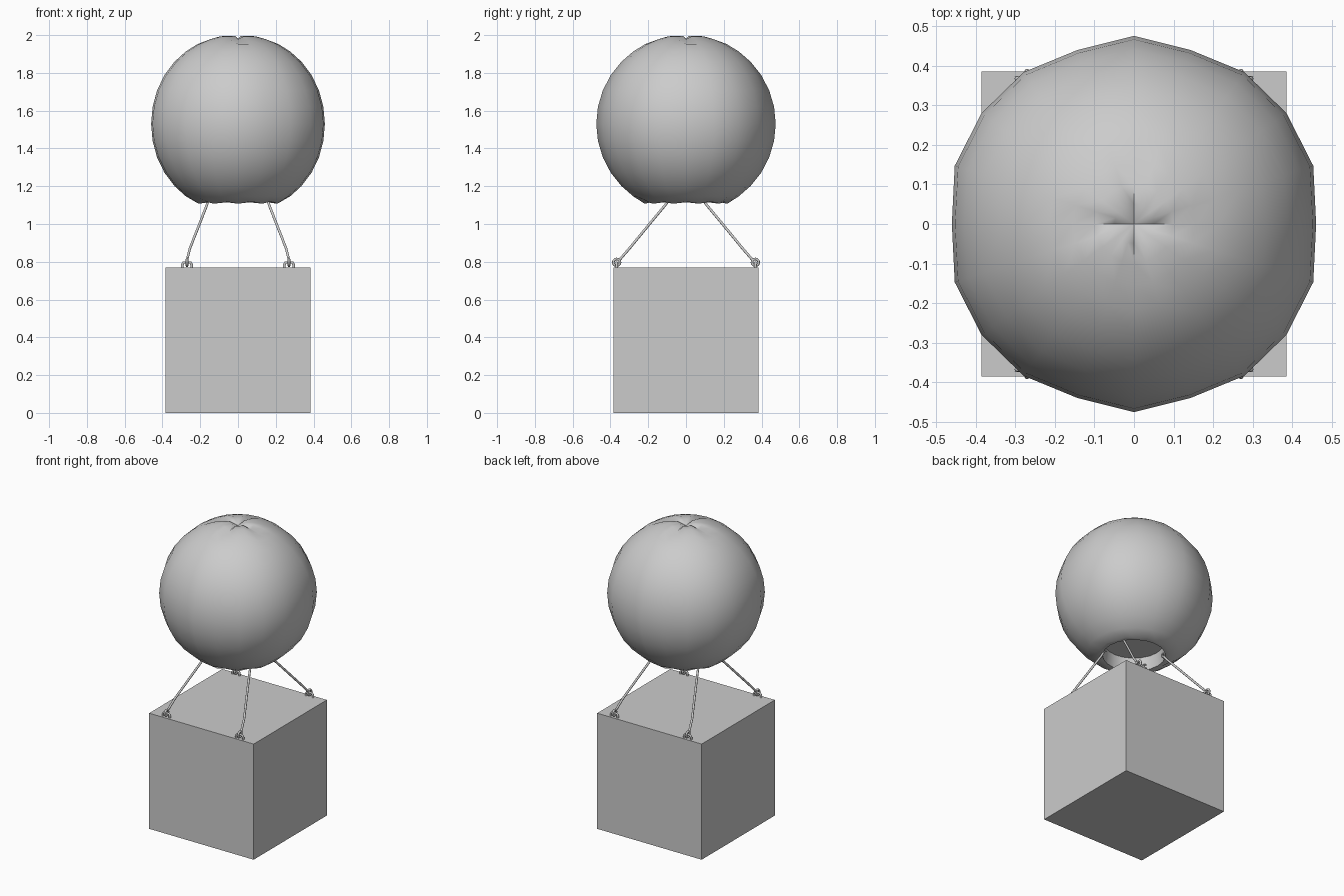
import bpy, bmesh, math
from mathutils import Vector

if "Cube" in bpy.data.objects:
    bpy.data.objects.remove(bpy.data.objects["Cube"])

SEG = 20
CZ = 1.53
# outline radii over one quadrant, side seam to front seam
QUAD = [0.46, 0.476, 0.476, 0.474, 0.462, 0.475]


def outline(i):
    k = i % 10
    return QUAD[k if k <= 5 else 10 - k]


def finish(name, bm, angle=None):
    bmesh.ops.recalc_face_normals(bm, faces=bm.faces)
    me = bpy.data.meshes.new(name)
    bm.to_mesh(me)
    bm.free()
    ob = bpy.data.objects.new(name, me)
    bpy.context.collection.objects.link(ob)
    if angle:
        bpy.ops.object.select_all(action='DESELECT')
        ob.select_set(True)
        bpy.context.view_layer.objects.active = ob
        bpy.ops.object.shade_smooth_by_angle(angle=math.radians(angle))
    return ob


def tube(name, pts, r, cyclic=False):
    cu = bpy.data.curves.new(name, 'CURVE')
    cu.dimensions = '3D'
    cu.bevel_depth = r
    cu.bevel_resolution = 2
    cu.use_fill_caps = True
    sp = cu.splines.new('POLY')
    sp.points.add(len(pts) - 1)
    for p, c in zip(sp.points, pts):
        p.co = (*c, 1)
    sp.use_cyclic_u = cyclic
    ob = bpy.data.objects.new(name, cu)
    bpy.context.collection.objects.link(ob)
    return ob


# cargo box
bm = bmesh.new()
bmesh.ops.create_cube(bm, size=0.77)
bmesh.ops.translate(bm, verts=bm.verts, vec=(0, 0, 0.385))
finish("cargo_box", bm)

# balloon: rounded shell, pinched crown seams, wavy rim, recessed neck
bm = bmesh.new()
rings = []
thetas = [6, 12, 19, 27, 36, 46, 57, 68, 79, 90, 101, 112, 123, 134, 144, 152.5]
for t in thetas:
    th = math.radians(t)
    ring = []
    for i in range(SEG):
        a = 2 * math.pi * i / SEG
        f = math.sin(th) ** 2
        r = (outline(i) * f + 0.475 * (1 - f)) * math.sin(th)
        z = CZ + 0.474 * math.cos(th)
        if t < 25:
            z -= 0.016 if i % 5 == 0 else 0.0
            z -= 0.006 if t == 6 else 0.0
        if t > 150:
            z += 0.006 * math.cos(math.pi * i) + 0.004
        ring.append(bm.verts.new((r * math.cos(a), r * math.sin(a), z)))
    rings.append(ring)
for r, z in ((0.19, 1.115), (0.18, 1.20)):
    rings.append([bm.verts.new((r * math.cos(2 * math.pi * i / SEG),
                                r * math.sin(2 * math.pi * i / SEG), z))
                  for i in range(SEG)])
for a, b in zip(rings, rings[1:]):
    for i in range(SEG):
        j = (i + 1) % SEG
        bm.faces.new((a[i], b[i], b[j], a[j]))
crown = bm.verts.new((0, 0, 1.975))
for i in range(SEG):
    bm.faces.new((crown, rings[0][i], rings[0][(i + 1) % SEG]))
bm.faces.new(rings[-1])
finish("balloon", bm, 40)

# ropes, eyelets and staples at the four corners
for sx in (-1, 1):
    for sy in (-1, 1):
        eye = Vector((sx * 0.27, sy * 0.367, 0.797))
        tube("rope", [(sx * 0.27, sy * 0.352, 0.81), (sx * 0.255, sy * 0.30, 0.87),
                      (sx * 0.20, sy * 0.185, 1.01), (sx * 0.165, sy * 0.11, 1.10),
                      (sx * 0.158, sy * 0.088, 1.13)], 0.007)
        circle = [(math.cos(k * math.pi / 6), math.sin(k * math.pi / 6)) for k in range(12)]
        tube("rope_loop", [eye + Vector((0, 0.018 * c, 0.018 * s)) for c, s in circle],
             0.007, True)
        tube("neck_loop", [Vector((sx * 0.16, sy * 0.085, 1.135)) +
                           Vector((0.013 * c, 0, 0.013 * s)) for c, s in circle],
             0.005, True)
        tube("staple", [(eye.x + dx, eye.y, z) for dx, z in
                        ((-0.025, 0.765), (-0.025, 0.785), (-0.018, 0.796),
                         (0.018, 0.796), (0.025, 0.785), (0.025, 0.765))], 0.007)
